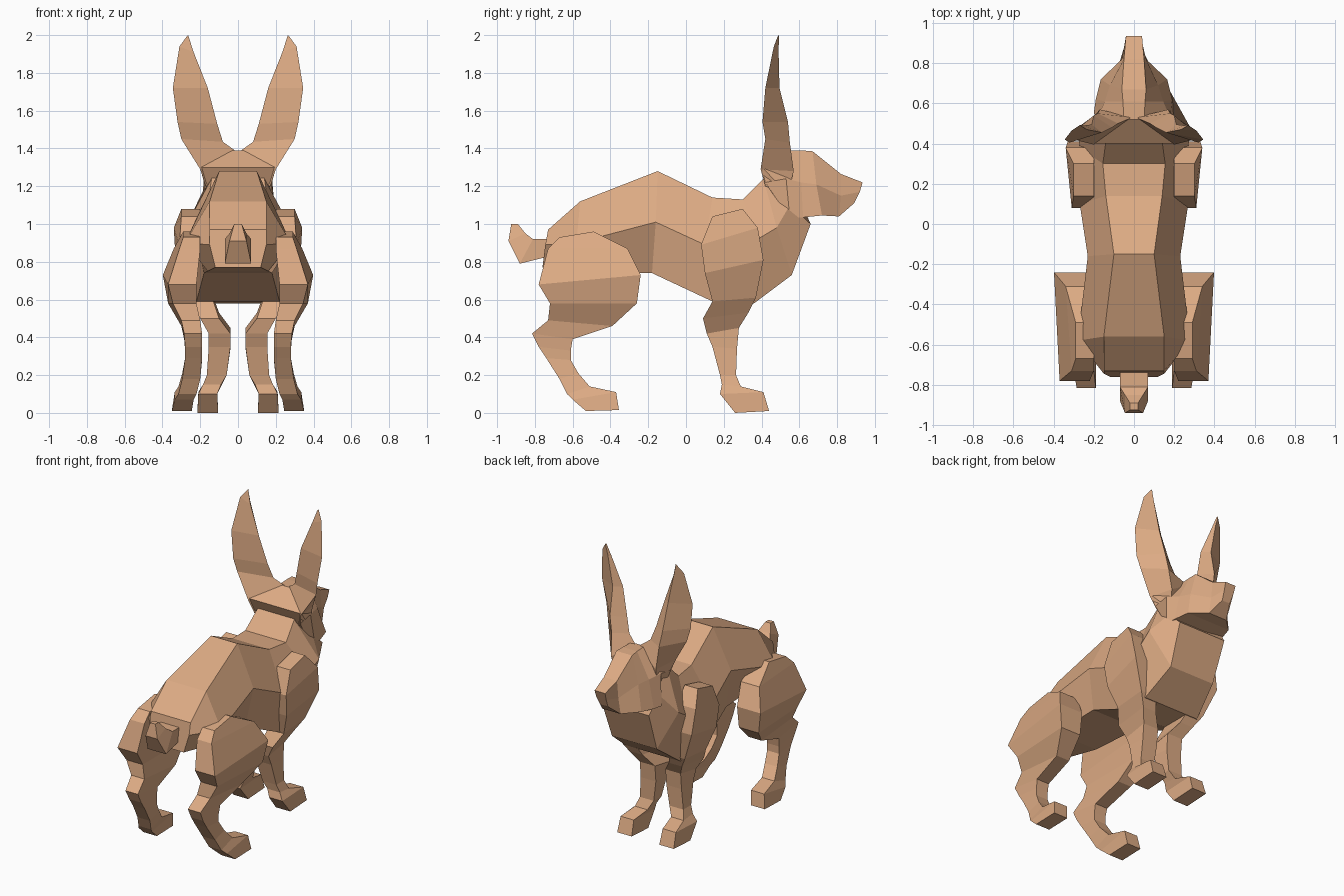
import bpy, bmesh

fur = bpy.data.materials.new("tan_fur")
fur.diffuse_color = (0.72, 0.405, 0.23, 1)


def loft(name, rings, mirror=False):
    """Skin a list of equal-length point rings, cap both ends, optionally mirror in x."""
    bm = bmesh.new()
    vs = [[bm.verts.new(p) for p in ring] for ring in rings]
    for a, b in zip(vs, vs[1:]):
        n = len(a)
        for i in range(n):
            j = (i + 1) % n
            bm.faces.new((a[i], a[j], b[j], b[i]))
    bm.faces.new(vs[0])
    bm.faces.new(vs[-1])
    bmesh.ops.remove_doubles(bm, verts=bm.verts, dist=0.001)
    bmesh.ops.recalc_face_normals(bm, faces=bm.faces)
    mesh = bpy.data.meshes.new(name)
    bm.to_mesh(mesh)
    bm.free()
    mesh.materials.append(fur)
    ob = bpy.data.objects.new(name, mesh)
    bpy.context.collection.objects.link(ob)
    if mirror:
        mod = ob.modifiers.new("mirror", "MIRROR")
        mod.use_mirror_merge = False
    return ob


def hexagon(top, mid, low):
    """Six-sided symmetric ring from (y, z, half width) at top, middle and bottom."""
    half = [(w, y, z) for y, z, w in (top, mid, low)]
    return half + [(-x, y, z) for x, y, z in reversed(half)]


def box_ring(yb, zb, yf, zf, xi, xo, xo_back=None):
    """Four-sided ring between a back point, a front point and two x limits."""
    return [(xi, yb, zb), (xo_back or xo, yb, zb), (xo, yf, zf), (xi, yf, zf)]


# Torso, from rump to chest
loft("body", [hexagon(*s) for s in (
    ((-.73, .97, .15), (-.745, .89, .15), (-.76, .77, .12)),
    ((-.56, 1.12, .15), (-.58, .90, .28), (-.56, .75, .16)),
    ((-.15, 1.28, .10), (-.16, 1.01, .23), (-.18, .74, .18)),
    ((.14, 1.14, .14), (.10, .89, .27), (.14, .59, .22)),
    ((.30, 1.13, .155), (.38, .92, .27), (.36, .58, .21)),
    ((.41, 1.24, .14), (.48, .98, .28), (.56, .73, .17)),
    ((.52, 1.31, .12), (.55, 1.10, .18), (.66, 1.00, .18)),
)])

# Head with wide flat jaw, from nape to nose
loft("head", [hexagon(*s) for s in (
    ((.40, 1.30, .20), (.42, 1.22, .18), (.51, 1.08, .16)),
    ((.52, 1.39, .05), (.53, 1.24, .18), (.55, 1.03, .20)),
    ((.61, 1.39, .055), (.61, 1.22, .145), (.62, 1.035, .19)),
    ((.67, 1.385, .06), (.69, 1.21, .12), (.72, 1.045, .165)),
    ((.82, 1.265, .05), (.82, 1.15, .06), (.81, 1.04, .07)),
    ((.935, 1.22, .04), (.92, 1.17, .037), (.89, 1.11, .03)),
)])

# Ears: outer edge, inner edge, front ridge at each level
tip = (.265, .49, 2.0)
loft("ear", [
    [(.17, .42, 1.20), (.05, .52, 1.25), (.16, .54, 1.16)],
    [(.20, .395, 1.29), (.01, .53, 1.385), (.17, .57, 1.28)],
    [(.30, .42, 1.45), (.08, .50, 1.435), (.18, .55, 1.43)],
    [(.32, .405, 1.54), (.11, .48, 1.53), (.20, .54, 1.54)],
    [(.345, .42, 1.72), (.16, .455, 1.72), (.21, .495, 1.72)],
    [(.31, .465, 1.94), (.235, .47, 1.91), (.25, .49, 1.92)],
    [tip, (.263, .487, 1.997), (.268, .493, 1.997)],
], mirror=True)

# Front legs, shoulder to paw
loft("front_leg", [box_ring(*s) for s in (
    (.14, 1.04, .30, 1.08, .20, .30),
    (.08, .89, .38, .98, .20, .34, .31),
    (.10, .74, .41, .81, .19, .33, .30),
    (.14, .59, .37, .61, .13, .25),
    (.09, .50, .33, .53, .10, .20),
    (.11, .42, .28, .45, .04, .155),
    (.14, .35, .27, .34, .04, .155),
    (.18, .20, .265, .20, .06, .165),
    (.19, .15, .29, .14, .09, .185),
    (.18, .10, .41, .11, .11, .21),
    (.26, .0, .44, .01, .105, .215),
)], mirror=True)

# Hind legs, haunch to paw
loft("hind_leg", [box_ring(*s) for s in (
    (-.67, .93, -.49, .96, .20, .29),
    (-.73, .87, -.31, .87, .20, .34, .31),
    (-.78, .68, -.24, .73, .22, .398, .37),
    (-.72, .58, -.26, .58, .22, .37, .345),
    (-.73, .49, -.39, .46, .20, .30),
    (-.815, .42, -.60, .39, .19, .285),
    (-.78, .35, -.61, .33, .19, .28),
    (-.74, .29, -.61, .28, .19, .28),
    (-.67, .18, -.57, .21, .20, .295),
    (-.63, .10, -.51, .14, .22, .315),
    (-.60, .07, -.37, .11, .235, .335),
    (-.53, .01, -.355, .015, .245, .35),
)], mirror=True)

# Upturned tail
loft("tail", [box_ring(*s) for s in (
    (-.72, .83, -.72, .92, -.07, .07),
    (-.88, .79, -.81, .92, -.07, .07),
    (-.94, .91, -.85, .95, -.045, .045),
    (-.925, 1.0, -.89, 1.0, -.02, .02),
)])
